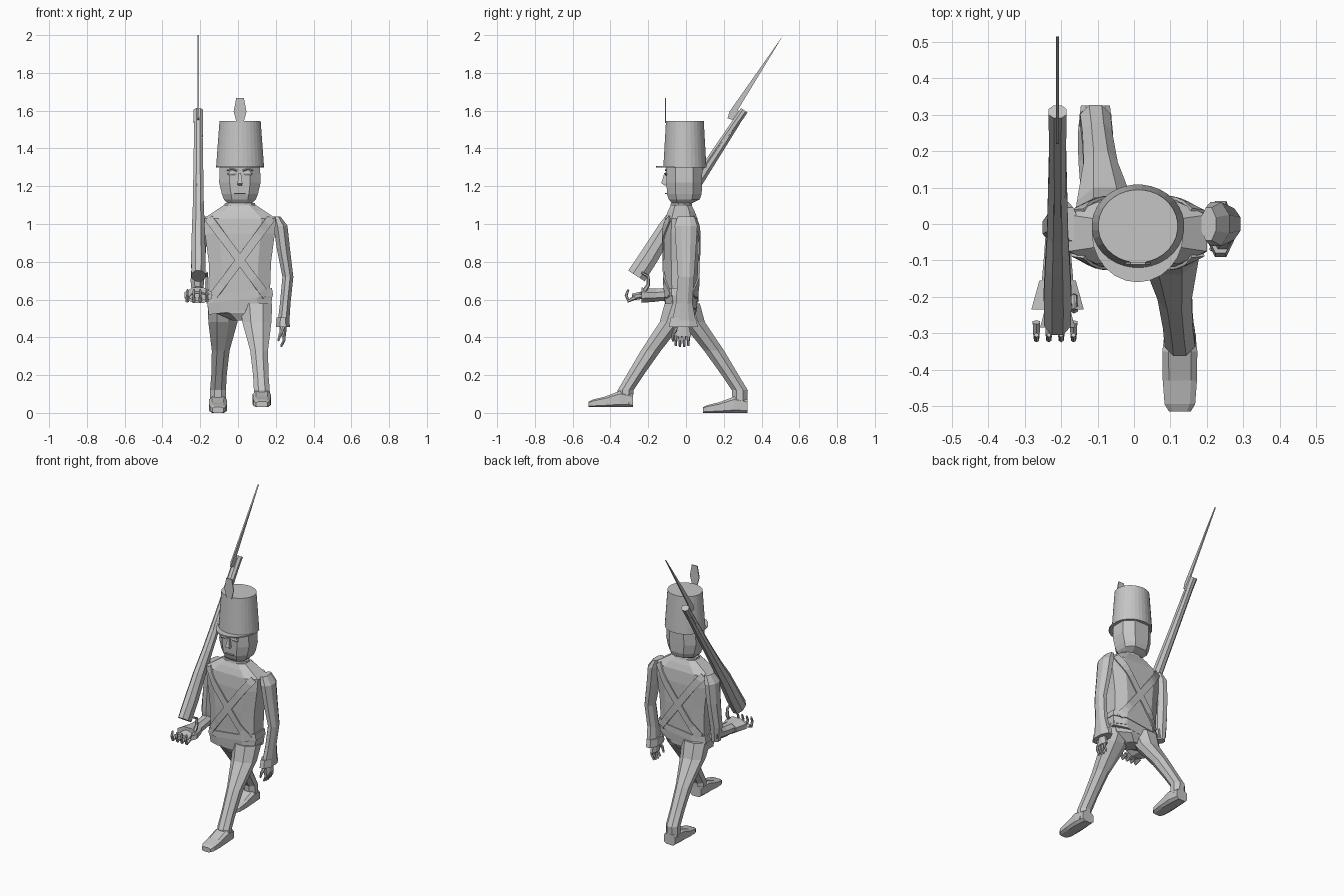
import bpy, bmesh
from math import pi, cos, sin, copysign
from mathutils import Vector
from mathutils.bvhtree import BVHTree

if "Cube" in bpy.data.objects:
    bpy.data.objects.remove(bpy.data.objects["Cube"])

shade = .56
grey = bpy.data.materials.new("plain grey")
grey.use_nodes = True
grey.diffuse_color = (shade, shade, shade, 1)
grey.node_tree.nodes["Principled BSDF"].inputs["Base Color"].default_value = grey.diffuse_color

X, Y, Z = Vector((1, 0, 0)), Vector((0, 1, 0)), Vector((0, 0, 1))
MIDDLE = Vector((.01, -.025, 0))
SIDES = {"right": -1, "left": 1}


def finish(name, bm):
    bmesh.ops.recalc_face_normals(bm, faces=bm.faces)
    mesh = bpy.data.meshes.new(name)
    bm.to_mesh(mesh)
    bm.free()
    mesh.materials.append(grey)
    ob = bpy.data.objects.new(name, mesh)
    bpy.context.collection.objects.link(ob)
    return ob


def skin(name, loops):
    """Join rings of points into one closed skin."""
    bm = bmesh.new()
    rows = [[bm.verts.new(point) for point in loop] for loop in loops]
    count = len(rows[0])
    for low, high in zip(rows, rows[1:]):
        for i in range(count):
            j = (i + 1) % count
            bm.faces.new((low[i], low[j], high[j], high[i]))
    bm.faces.new(rows[0])
    bm.faces.new(rows[-1])
    return finish(name, bm)


def loft(name, centres, sizes, u=X, v=Y, sides=8, power=1):
    """Skin over polygons with half sizes along u and v; a power below one makes them boxier."""
    full = cos(pi / sides) ** -power
    angles = [2 * pi * (i + .5) / sides for i in range(sides)]

    def swell(value):
        return full * copysign(abs(value) ** power, value)

    return skin(name, [
        [Vector(centre) + u * (width * swell(cos(t))) + v * (depth * swell(sin(t))) for t in angles]
        for centre, (width, depth) in zip(centres, sizes)])


def stack(name, rings, u=X, sides=8, power=1):
    """Upright loft round the body's middle; rings are height, half width, half depth."""
    return loft(name, [MIDDLE + Z * ring[0] for ring in rings], [ring[1:] for ring in rings],
                u, Y, sides, power)


def tube(name, path, thick, thin, sides=6):
    """Tapered bar that follows a path."""
    points = [Vector(point) for point in path]
    last = len(points) - 1
    loops = []
    for i, point in enumerate(points):
        heading = (points[min(i + 1, last)] - points[max(i - 1, 0)]).normalized()
        u = heading.cross(X if abs(heading.x) < .8 else Y).normalized()
        v = heading.cross(u)
        radius = thick + (thin - thick) * i / last
        angles = [2 * pi * j / sides for j in range(sides)]
        loops.append([point + radius * (u * cos(t) + v * sin(t)) for t in angles])
    return skin(name, loops)


def plate(name, outline, thickness):
    """Flat outline with a thickness vector."""
    half = thickness / 2
    return skin(name, [[point - half for point in outline], [point + half for point in outline]])


# Jacket, skirt, belt, collar and neck
jacket = stack("jacket", [(.57, .165, .082), (.66, .16, .085), (.8, .165, .09), (.95, .185, .092),
                          (1.03, .19, .085), (1.07, .13, .07), (1.1, .085, .055)], power=.6)
slant = X + Z * .12
stack("jacket_skirt", [(.54, .165, .08), (.6, .172, .086)], slant, power=.7)
stack("waist_belt", [(.6, .176, .09), (.64, .17, .09)], slant, power=.65)
stack("collar", [(1.08, .085, .06), (1.11, .08, .055)], sides=12)
stack("neck", [(1.08, .06, .045), (1.16, .06, .05)])

# Crossed straps laid on the chest and back
tree = BVHTree.FromObject(jacket, bpy.context.evaluated_depsgraph_get())


def strap(name, side, facing):
    top = MIDDLE + X * side * .165 + Z * 1.03
    bottom = MIDDLE - X * side * .14 + Z * .62
    across = (bottom - top).cross(Y).normalized() * .022
    bm = bmesh.new()
    pairs, steps = [], 14
    for i in range(steps + 1):
        pair = []
        for edge in (-across, across):
            spot = top.lerp(bottom, i / steps) + edge
            hit = tree.ray_cast(spot + facing, -facing)[0] or spot
            pair.append(bm.verts.new(hit + facing * .006))
        pairs.append(pair)
    for (a, b), (c, d) in zip(pairs, pairs[1:]):
        bm.faces.new((a, b, d, c))
    solid = finish(name, bm).modifiers.new("thickness", "SOLIDIFY")
    solid.thickness, solid.offset = .008, 0


for side_name, side in SIDES.items():
    strap("front_strap_" + side_name, side, -Y)
    strap("back_strap_" + side_name, side, Y)

# Head and face
skull = MIDDLE + Y * .016
loft("head", [MIDDLE + Z * 1.105, skull + Z * 1.13] + [skull + Z * z for z in (1.16, 1.22, 1.31)],
     [(.06, .045), (.085, .082), (.096, .092), (.11, .094), (.106, .096)], power=.8)
face = MIDDLE - Y * .08
loft("nose", [face + Z * 1.205, face - Y * .01 + Z * 1.215, face + Z * 1.27],
     [(.011, .008), (.013, .016), (.006, .01)], sides=4)
loft("mouth", [face + Z * 1.158, face + Z * 1.165], [(.03, .006)] * 2, sides=4)
for side_name, side in SIDES.items():
    eye = face + X * side * .042 + Z * 1.265
    loft("eye_" + side_name, [eye - Z * .01, eye, eye + Z * .01],
         [(.012, .002), (.025, .006), (.012, .002)], sides=6)
    brow = eye + Z * .018
    out = X * side * .027
    tube("eyebrow_" + side_name, [brow - out, brow + Z * .008, brow + out], .006, .003, 4)

# Tall hat, peak and plume
crown = MIDDLE + X * .001 + Y * .019
loft("hat", [crown + Z * 1.3, crown + Z * 1.545], [(.127, .114), (.109, .1)], sides=32)
arc = [pi + pi * i / 12 for i in range(13)]
plate("hat_peak", [MIDDLE + X * .126 * cos(t) + Y * .135 * sin(t) + Z * 1.304 for t in arc], Z * .008)
loft("plume", [crown - Y * .102 + Z * z for z in (1.535, 1.595, 1.668)],
     [(.018, .003), (.034, .003), (.02, .003)], sides=4)

# Trousers and shoes: left leg strides forward, right leg trails
stack("pelvis", [(.6, .16, .08), (.53, .13, .078), (.49, .04, .055)])
# Leg rings: height, share of the stride, half width, half depth
LEG = [(.58, 0, .085, .073), (.48, .13, .077, .063), (.33, .52, .047, .053),
       (.2, .82, .041, .045), (.12, 1, .042, .042), (.05, 1, .044, .038)]


def leg(side_name, hip_y, stride, sole):
    side = SIDES[side_name]
    hip = X * (MIDDLE.x + side * .086) + Y * hip_y
    step = X * side * .03 + Y * stride
    loft(side_name + "_leg", [hip + step * share + Z * height for height, share, *size in LEG],
         [ring[2:] for ring in LEG])
    heel = hip + step + Y * .04
    profile = [(0, .04, .035), (.07, .048, .043), (.15, .047, .028), (.215, .042, .02), (.235, .03, .015)]
    loft(side_name + "_shoe", [heel - Y * reach + Z * (sole + height) for reach, width, height in profile],
         [ring[1:] for ring in profile], v=Z, power=.5)


leg("left", -.04, -.28, .03)
leg("right", 0, .285, 0)

# Left arm hanging at the side
SHOULDER = [(.02, .045), (.037, .06), (.035, .053)]
loft("left_sleeve", [(.205, 0, 1.04), (.225, 0, .99), (.24, 0, .87), (.264, 0, .72), (.25, -.01, .58), (.24, -.01, .47)],
     SHOULDER + [(.029, .043), (.028, .044), (.031, .066)])
wrist = Vector((.238, -.014, .455))
loft("left_cuff", [wrist + Z * .05, wrist], [(.033, .066), (.037, .077)])
loft("left_palm", [wrist, wrist - Z * .05], [(.018, .03), (.017, .042)])
for i in range(4):
    knuckle = wrist + Y * (.022 * i - .04) - Z * .035
    tip = knuckle - X * .01 - Z * (.07 - .006 * (i in (0, 3)))
    tube(f"left_finger_{i + 1}", [knuckle, knuckle.lerp(tip, .5) + X * .012, tip], .011, .006)
thumb = wrist - Y * .035
tube("left_thumb", [thumb, thumb - X * .015 - Y * .02 - Z * .04, thumb - X * .025 - Y * .02 - Z * .075],
     .012, .006)

# Right arm bent forward, hand cupped under the musket
loft("right_upper_sleeve", [(-.175, 0, 1.04), (-.195, 0, .99), (-.205, 0, .86), (-.215, -.01, .7), (-.215, -.01, .6)],
     SHOULDER + [(.036, .042), (.026, .032)])
hand = Vector((-.21, -.235, .623))
loft("right_forearm", [hand + Y * .25 + Z * .02, hand + Y * .15 + Z * .005, hand + Y * .06],
     [(.03, .038), (.037, .035), (.045, .033)], v=Z)
loft("right_cuff", [hand + Y * .08, hand], [(.05, .034), (.072, .04)], v=Z)
loft("right_palm", [hand, hand - Y * .05 - Z * .01], [(.035, .02), (.048, .018)], v=Z)
for i in range(4):
    knuckle = hand + X * (.034 * i - .058) - Y * .035 - Z * .012
    bend = knuckle - Y * .035 - Z * .018
    tube(f"right_finger_{i + 1}", [knuckle, bend, bend - Y * .012 + Z * .03, bend + Z * .06], .012, .006)
thumb = hand + X * .045
tube("right_thumb", [thumb, thumb + Y * .035 + Z * .055, thumb + Y * .035 + Z * .1, thumb + Z * .12],
     .013, .006)

# Musket leaning on the shoulder
butt, muzzle = Vector((-.21, -.262, .725)), Vector((-.21, .311, 1.6))
rise = X.cross(muzzle - butt).normalized()


def on_gun(share, lift):
    return butt.lerp(muzzle, share) + rise * lift


loft("musket_stock", [on_gun(0, 0), on_gun(.12, 0), on_gun(.28, .006), on_gun(.42, .004), on_gun(.93, 0)],
     [(.037, .052), (.038, .05), (.034, .044), (.029, .034), (.022, .017)], v=rise)
loft("musket_barrel", [on_gun(.32, .02), on_gun(1, .003)], [(.018, .018), (.025, .021)], v=rise)

# Bayonet
blade = [(.285, 1.575), (.25, 1.55), (.22, 1.56), (.23, 1.595), (.515, 2), (.275, 1.605)]
plate("bayonet", [X * butt.x + Y * y + Z * z for y, z in blade], X * .009)
